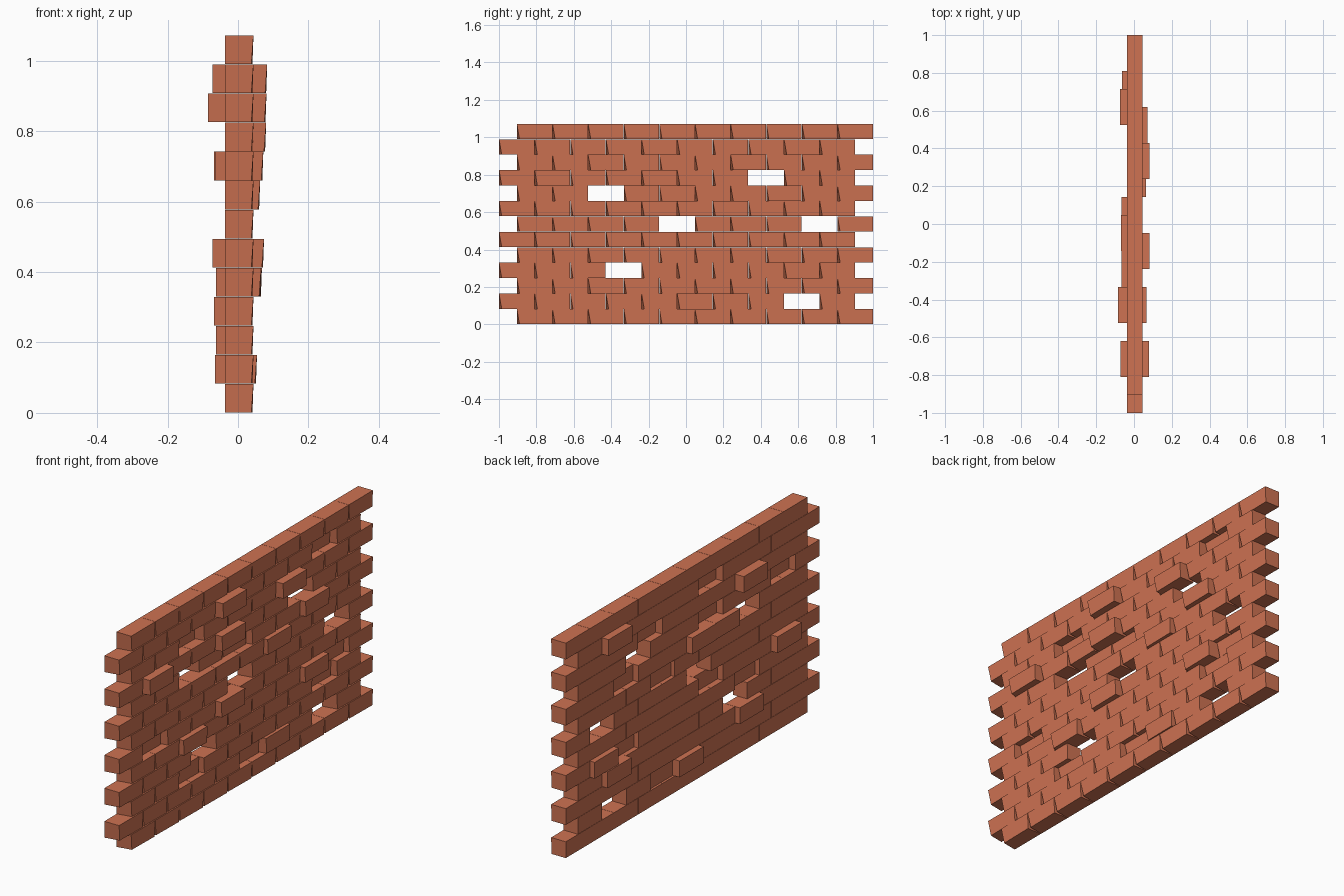
import bpy, bmesh

if "Cube" in bpy.data.objects:
    bpy.data.objects.remove(bpy.data.objects["Cube"])

L, H = 2 / 10.5, 0.0825          # brick length and course height
X0, X1 = -0.037, 0.044           # wall faces
HOLES = {(1, 8), (3, 3), (6, 4), (6, 8), (8, 2), (9, 7)}

# (course, brick): how far that brick slides out of the wall
SHIFT = {
    (11, 4): .039, (10, 6): .037, (9, 4): .034, (9, 1): .036, (8, 7): .028,
    (7, 6): .019, (5, 4): .03, (4, 7): .024, (4, 2): .022, (1, 6): .01,
    (11, 8): -.036, (10, 2): -.048, (8, 3): -.028, (8, 4): -.031,
    (5, 1): -.035, (4, 8): -.026, (3, 8): -.031, (2, 2): -.026, (1, 5): -.028,
}


def add_brick(bm, y, z, dx):
    """One brick, with its lower outer edge chipped inwards."""
    g = 0.0006
    v = {}
    for i, x in enumerate((X0, X1)):
        for j, yy in enumerate((y + g, y + L - g)):
            for k, zz in enumerate((z + g, z + H - g)):
                px, py = x + dx, yy
                if i == 1 and k == 0:
                    px -= 0.006 if j == 0 else 0.003
                    if j == 0:
                        py += 0.014
                v[i, j, k] = bm.verts.new((px, py, zz))
    for a in range(3):
        for s in (0, 1):
            ring = []
            for p, q in ((0, 0), (1, 0), (1, 1), (0, 1)):
                key = [p, q]
                key.insert(a, s)
                ring.append(v[tuple(key)])
            bm.faces.new(ring)


# Running-bond wall, alternate courses offset half a brick
bm = bmesh.new()
for row in range(13):
    start = -1 if row % 2 else -1 + L / 2
    for k in range(10):
        if (row, k) not in HOLES:
            add_brick(bm, start + k * L, row * H, SHIFT.get((row, k), 0))
bmesh.ops.recalc_face_normals(bm, faces=bm.faces[:])
me = bpy.data.meshes.new("brick_wall")
bm.to_mesh(me)
bm.free()
mat = bpy.data.materials.new("brick")
mat.diffuse_color = (0.62, 0.17, 0.085, 1)
mat.use_nodes = True
mat.node_tree.nodes["Principled BSDF"].inputs["Base Color"].default_value = mat.diffuse_color
me.materials.append(mat)
bpy.context.collection.objects.link(bpy.data.objects.new("brick_wall", me))
